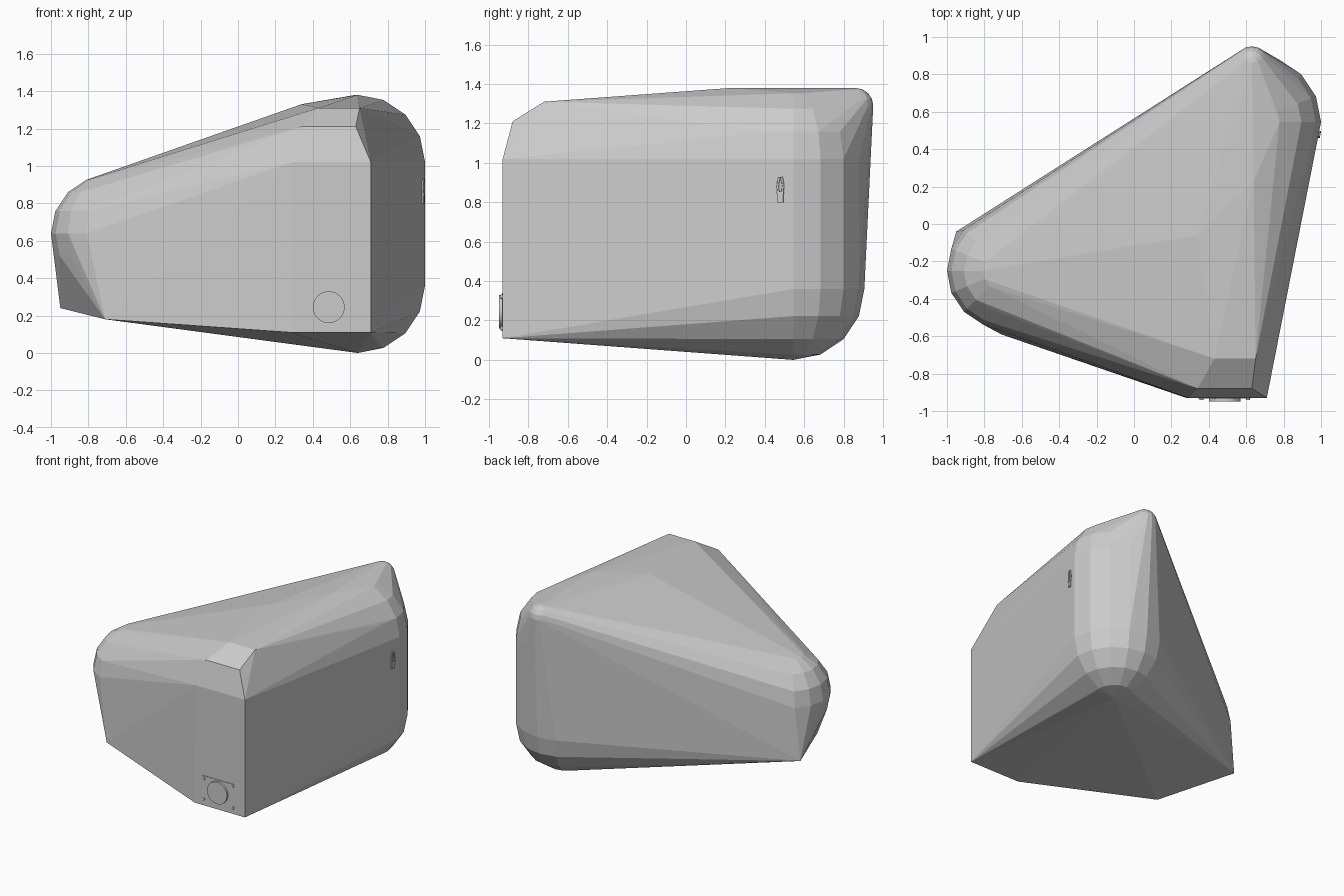
import bpy, bmesh
from math import radians, atan2
from mathutils import Matrix, Vector

if "Cube" in bpy.data.objects:
    bpy.data.objects.remove(bpy.data.objects["Cube"])


def finish(name, bm):
    bmesh.ops.recalc_face_normals(bm, faces=bm.faces)
    me = bpy.data.meshes.new(name)
    bm.to_mesh(me)
    bm.free()
    ob = bpy.data.objects.new(name, me)
    bpy.context.collection.objects.link(ob)
    return ob


def box(name, size, loc, rot=0):
    bm = bmesh.new()
    m = Matrix.Translation(loc) @ Matrix.Rotation(rot, 4, 'Z') @ Matrix.Diagonal((*size, 1))
    bmesh.ops.create_cube(bm, size=1, matrix=m)
    return finish(name, bm)


def disc(name, r, depth, loc, seg):
    bm = bmesh.new()
    m = Matrix.Translation(loc) @ Matrix.Rotation(radians(90), 4, 'X')
    bmesh.ops.create_cone(bm, cap_ends=True, segments=seg, radius1=r, radius2=r,
                          depth=depth, matrix=m)
    return finish(name, bm)


# Body: hull stretched around rounded corners and a few hard corners
bm = bmesh.new()
for centre, r in [((0.64, 0.545, 0.36), 0.36), ((0.64, 0.545, 1.02), 0.36),
                  ((0.63, 0.86, 1.29), 0.09), ((-0.69, -0.25, 0.64), 0.31)]:
    bmesh.ops.create_uvsphere(bm, u_segments=16, v_segments=8, radius=r,
                              matrix=Matrix.Translation(centre))
corners = [(0.28, -0.93, 0.11), (0.71, -0.93, 0.11), (0.29, -0.93, 1.02), (0.71, -0.93, 1.02),
           (0.34, -0.88, 1.21), (0.63, -0.88, 1.21), (0.43, -0.72, 1.31), (0.65, -0.72, 1.31),
           (0.34, -0.06, 1.33), (0.64, 0.23, 1.38),
           (-0.71, -0.59, 0.18), (-0.95, -0.04, 0.24)]
for c in corners:
    bm.verts.new(c)
bmesh.ops.delete(bm, geom=bm.faces[:], context='FACES_ONLY')
bmesh.ops.delete(bm, geom=bm.edges[:], context='EDGES_FACES')
res = bmesh.ops.convex_hull(bm, input=bm.verts[:])
bmesh.ops.delete(bm, geom=[v for v in bm.verts if not v.link_faces], context='VERTS')
bmesh.ops.dissolve_limit(bm, angle_limit=radians(0.5), verts=bm.verts[:], edges=bm.edges[:])
finish("body_shell", bm)

# Port on the front: thin plate, round cap and four screws
box("port_plate", (0.28, 0.008, 0.195), (0.483, -0.93, 0.243))
disc("port_cap", 0.085, 0.04, (0.485, -0.93, 0.245), 32)
for x in (0.36, 0.61):
    for z in (0.16, 0.32):
        disc("port_screw", 0.011, 0.02, (x, -0.93, z), 12)

# Small clip on the right side: plug, collar and two curved prongs
ang = atan2(1.475, 0.29)
out = Vector((0.98, -0.19, 0))
base = Vector((0.987, 0.48, 0))
box("clip_plug", (0.028, 0.016, 0.045), base + Vector((0, 0, 0.822)), ang)
box("clip_collar", (0.036, 0.02, 0.012), base + Vector((0, 0, 0.848)), ang)
along = Vector((0.19, 0.98, 0))
for s in (-1, 1):
    cu = bpy.data.curves.new("clip_prong", 'CURVE')
    cu.dimensions = '3D'
    cu.bevel_depth = 0.006
    cu.bevel_resolution = 1
    sp = cu.splines.new('POLY')
    path = [(0.010, 0.85), (0.014, 0.88), (0.011, 0.905), (0.005, 0.928)]
    sp.points.add(len(path) - 1)
    for p, (w, z) in zip(sp.points, path):
        p.co = (*(base + along * s * w + out * 0.004 + Vector((0, 0, z))), 1)
    cu.use_fill_caps = True
    bpy.context.collection.objects.link(bpy.data.objects.new("clip_prong", cu))
